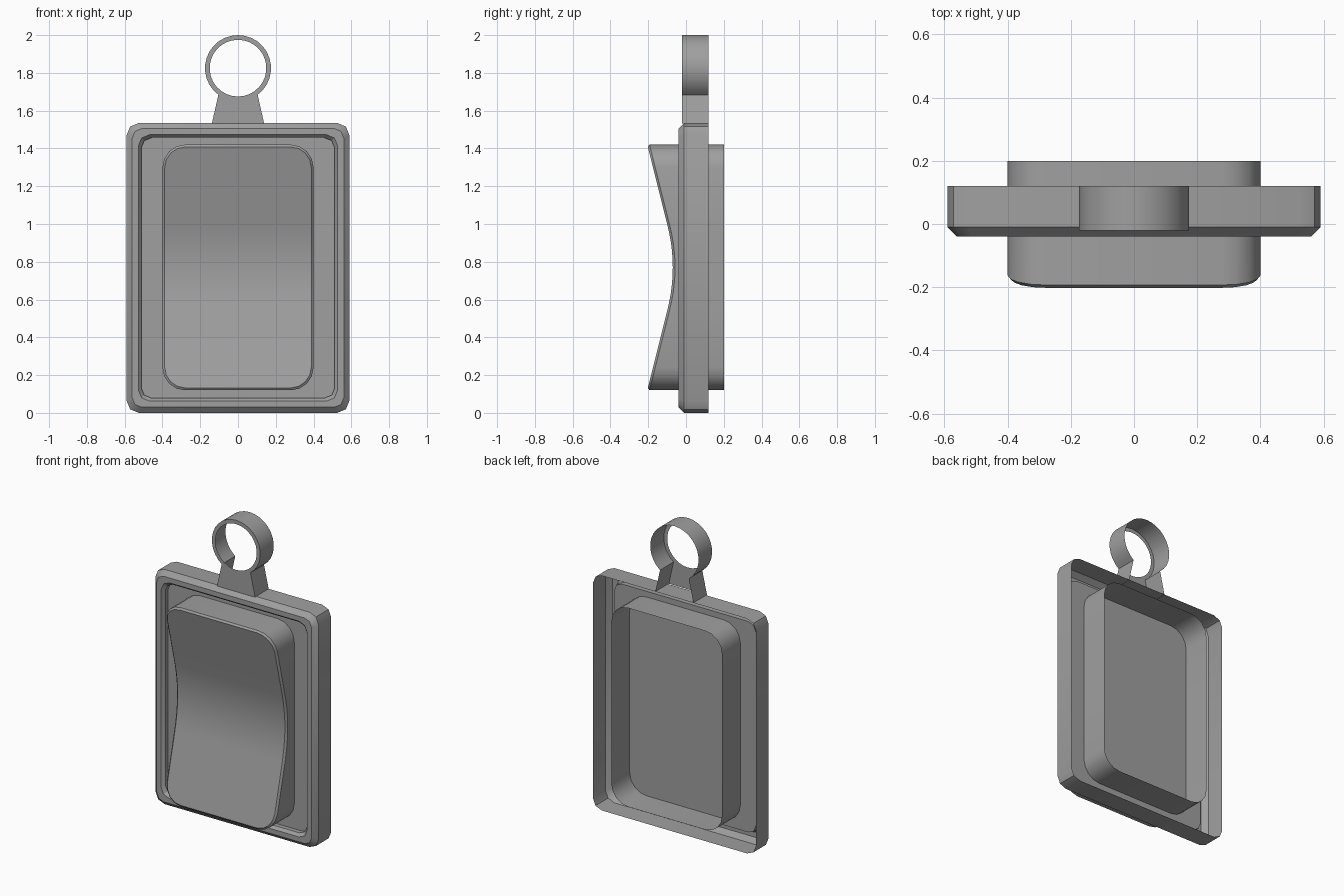
import bpy, bmesh
from math import sin, cos, pi, asin, radians

cube = bpy.data.objects.get("Cube")
if cube:
    bpy.data.objects.remove(cube, do_unlink=True)

grey = bpy.data.materials.new("plain grey")
grey.use_nodes = True
grey.diffuse_color = (0.35, 0.35, 0.35, 1)
grey.node_tree.nodes["Principled BSDF"].inputs["Base Color"].default_value = (0.35, 0.35, 0.35, 1)


def finish(bm, name, angle=32):
    """Turn the bmesh into a shaded object."""
    bmesh.ops.recalc_face_normals(bm, faces=bm.faces)
    mesh = bpy.data.meshes.new(name)
    bm.to_mesh(mesh)
    bm.free()
    mesh.materials.append(grey)
    ob = bpy.data.objects.new(name, mesh)
    bpy.context.collection.objects.link(ob)
    bpy.ops.object.select_all(action='DESELECT')
    ob.select_set(True)
    bpy.context.view_layer.objects.active = ob
    bpy.ops.object.shade_smooth_by_angle(angle=radians(angle))
    return ob


def half_outline(hw, z0, z1, r, seg, mids=()):
    """Right half of a rounded rectangle, bottom to top, as (x, z)."""
    arc = [(hw - r + r * sin(pi / 2 * i / seg), r * (1 - cos(pi / 2 * i / seg)))
           for i in range(seg + 1)]
    low = [(x, z0 + z) for x, z in arc]
    high = [(x, z1 - z) for x, z in reversed(arc)]
    return low + [(hw, z) for z in mids] + high


def add_loop(bm, half, depth):
    """Mirror a half outline to a closed ring of vertices at y = depth(z)."""
    full = half + [(-x, z) for x, z in reversed(half)]
    return [bm.verts.new((x, depth(z), z)) for x, z in full]


def bridge(bm, a, b, closed=True):
    n = len(a)
    for i in range(n if closed else n - 1):
        j = (i + 1) % n
        bm.faces.new((a[i], a[j], b[j], b[i]))


# Frame: open-backed shell with chamfered rim and a recessed floor
TOP = 1.535
bm = bmesh.new()
previous = None
for inset, y, r in [(0, 0.12, 0.065), (0, -0.01, 0.065), (0.03, -0.04, 0.05),
                    (0.062, -0.04, 0.06), (0.078, -0.02, 0.055), (0.078, 0.01, 0.055)]:
    half = half_outline(0.59 - inset, inset, TOP - inset, r, 2)
    ring = add_loop(bm, half, lambda z: y)
    if previous:
        bridge(bm, previous, ring)
    previous = ring
bm.faces.new(previous)
finish(bm, "frame")


# Rocker: open-backed shell with a concave front
def dish(z):
    d, w, slope = abs(z - 0.77), 0.22, 0.25
    return -0.07 - slope * (d * d / (2 * w) if d < w else d - w / 2)


levels = [0.55 + 0.44 * i / 10 for i in range(11)]
edge = 0.012
outer = half_outline(0.4, 0.12, 1.42, 0.12, 4, levels)
inner = half_outline(0.4 - edge, 0.12 + edge, 1.42 - edge, 0.11, 4, levels)
bm = bmesh.new()
back = add_loop(bm, outer, lambda z: 0.2)
rim = add_loop(bm, outer, lambda z: dish(z) + edge)
face = add_loop(bm, inner, dish)
bridge(bm, back, rim)
bridge(bm, rim, face)
for i in range(len(inner) - 1):
    bm.faces.new((face[i], face[i + 1], face[-2 - i], face[-1 - i]))
finish(bm, "rocker")

# Hanger: ring and tapered tab, one shell open at the back and underneath
CZ, R, HOLE, FRONT, BACK = 1.825, 0.175, 0.15, -0.02, 0.12
gap = asin(0.104 / R)


def circle_arc(bm, radius, y, start, end, n):
    return [bm.verts.new((radius * cos(t), y, CZ + radius * sin(t)))
            for t in (start + (end - start) * i / n for i in range(n + 1))]


bm = bmesh.new()
first, last = -pi / 2 + gap, 1.5 * pi - gap
wall_back = circle_arc(bm, R, BACK, first, last, 24)
wall_front = circle_arc(bm, R, FRONT, first, last, 24)
hole = circle_arc(bm, HOLE, FRONT, first, last, 24)
bridge(bm, wall_back, wall_front, closed=False)
bridge(bm, wall_front, hole, closed=False)
hole_low = circle_arc(bm, HOLE, FRONT, first, first - 2 * gap, 6)
foot = {(s, y): bm.verts.new((s * 0.138, y, TOP - 0.002)) for s in (-1, 1) for y in (FRONT, BACK)}
bm.faces.new([foot[-1, FRONT], foot[1, FRONT], wall_front[0]] + hole_low + [wall_front[-1]])
for s, k in ((1, 0), (-1, -1)):
    bm.faces.new((foot[s, FRONT], foot[s, BACK], wall_back[k], wall_front[k]))
bmesh.ops.remove_doubles(bm, verts=bm.verts, dist=0.0005)
finish(bm, "hanger_ring")
